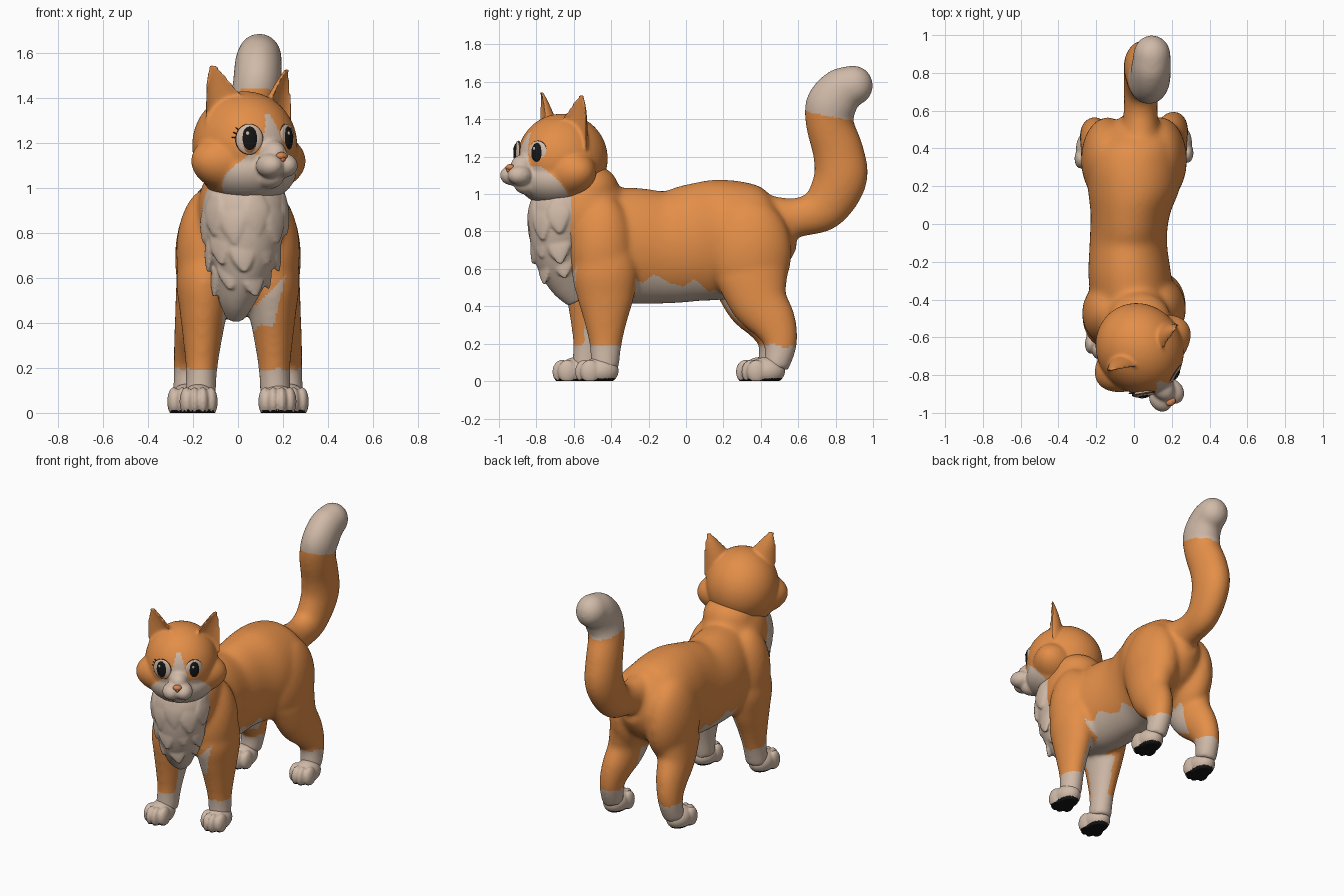
import bpy
import bmesh
from math import sin, cos, pi, radians
from mathutils import Matrix, Vector

if "Cube" in bpy.data.objects:
    bpy.data.objects.remove(bpy.data.objects["Cube"])


def make_material(name, colour):
    material = bpy.data.materials.new(name)
    material.use_nodes = True
    material.diffuse_color = (*colour, 1)
    material.node_tree.nodes["Principled BSDF"].inputs["Base Color"].default_value = (*colour, 1)
    return material


orange = make_material("orange fur", (0.77, 0.272, 0.065))
cream = make_material("cream fur", (0.63, 0.49, 0.39))
black = make_material("black", (0.008, 0.008, 0.009))
amber = make_material("amber iris", (0.5, 0.17, 0.04))
nose_tone = make_material("nose", (0.66, 0.23, 0.08))
rim_tone = make_material("dark brown", (0.06, 0.025, 0.012))

# Head parts are modelled facing -y, then turned towards the left
head_frame = Matrix.Translation((0.03, -0.66, 0)) @ Matrix.Rotation(radians(33), 4, "Z")


def add_ellipsoid(bm, centre, radii, frame=Matrix(), segments=48):
    matrix = frame @ Matrix.Translation(centre) @ Matrix.Diagonal((*radii, 1))
    bmesh.ops.create_uvsphere(bm, u_segments=segments, v_segments=segments * 2 // 3, radius=1, matrix=matrix)


def spline(a, b, c, d, t):
    """Catmull-Rom blend of four control tuples."""
    return [0.5 * (2 * q + (r - p) * t + (2 * p - 5 * q + 4 * r - s) * t * t
                   + (3 * q - p - 3 * r + s) * t ** 3) for p, q, r, s in zip(a, b, c, d)]


def add_tube(bm, points, frame=Matrix(), hollow=False, steps=8, sides=48):
    """Loft along control points (x, y, z, radius across x, other radius)."""
    ends = [points[0], *points, points[-1]]
    path = [spline(*ends[i:i + 4], k / steps) for i in range(len(points) - 1) for k in range(steps)]
    path.append(list(points[-1]))
    rings = []
    for i, sample in enumerate(path):
        before, after = path[max(i - 1, 0)], path[min(i + 1, len(path) - 1)]
        tangent = Vector(after[:3]) - Vector(before[:3])
        up = tangent.cross(Vector((1, 0, 0))).normalized()
        ring = []
        for k in range(sides):
            angle = 2 * pi * k / sides
            rise = sin(angle)
            if hollow and rise < 0:
                rise *= -0.4
            offset = Vector((cos(angle) * sample[3], 0, 0)) + up * rise * sample[4]
            ring.append(bm.verts.new(frame @ (Vector(sample[:3]) + offset)))
        rings.append(ring)
    for low, high in zip(rings, rings[1:]):
        for k in range(sides):
            n = (k + 1) % sides
            bm.faces.new((low[k], low[n], high[n], high[k]))
    bm.faces.new(rings[0])
    bm.faces.new(rings[-1])


def finish(name, bm, materials, frame=Matrix()):
    bmesh.ops.recalc_face_normals(bm, faces=bm.faces)
    for face in bm.faces:
        face.smooth = True
    mesh = bpy.data.meshes.new(name)
    bm.to_mesh(mesh)
    bm.free()
    for material in materials:
        mesh.materials.append(material)
    obj = bpy.data.objects.new(name, mesh)
    bpy.context.scene.collection.objects.link(obj)
    obj.matrix_world = frame
    return obj


def fuse(name, bm, materials, voxel, relax, rule, frame=Matrix()):
    """Merge overlapping shapes into one soft skin, then colour it by a rule."""
    obj = finish(name, bm, [])
    remesh = obj.modifiers.new("Fuse", "REMESH")
    remesh.mode = "VOXEL"
    remesh.voxel_size = voxel
    smooth = obj.modifiers.new("Relax", "SMOOTH")
    smooth.factor = 0.5
    smooth.iterations = relax
    bpy.context.view_layer.update()
    skin = bpy.data.meshes.new_from_object(obj.evaluated_get(bpy.context.evaluated_depsgraph_get()))
    obj.modifiers.clear()
    obj.data = skin
    skin.name = name
    skin.materials.clear()
    for material in materials:
        skin.materials.append(material)
    for vert in skin.vertices:
        vert.co.z = max(vert.co.z, 0)
    skin.update()
    for face in skin.polygons:
        face.use_smooth = True
        face.material_index = int(rule(face.center, face.normal))
    obj.matrix_world = frame


# Body: torso, neck, tail and legs in one skin
body = bmesh.new()
add_tube(body, [(0, -0.62, 0.74, 0.14, 0.2), (0, -0.5, 0.74, 0.2, 0.28), (-0.02, -0.3, 0.725, 0.22, 0.31),
                (-0.03, -0.1, 0.715, 0.205, 0.3), (-0.02, 0.05, 0.74, 0.21, 0.315),
                (0, 0.2, 0.76, 0.245, 0.32), (0, 0.35, 0.78, 0.245, 0.285),
                (0.015, 0.47, 0.79, 0.2, 0.215), (0.02, 0.575, 0.81, 0.07, 0.1)])
add_ellipsoid(body, (0.02, -0.56, 0.9), (0.2, 0.25, 0.25))
add_ellipsoid(body, (0.03, -0.52, 1.03), (0.17, 0.16, 0.13))
add_tube(body, [(0.035, 0.42, 0.86, 0.11, 0.14), (0.035, 0.6, 0.875, 0.09, 0.105), (0.04, 0.74, 0.93, 0.095, 0.125),
                (0.05, 0.825, 1.08, 0.105, 0.143), (0.055, 0.815, 1.22, 0.107, 0.137),
                (0.07, 0.77, 1.37, 0.108, 0.128), (0.085, 0.775, 1.47, 0.108, 0.137),
                (0.09, 0.83, 1.55, 0.105, 0.125), (0.095, 0.89, 1.58, 0.1, 0.108)])
add_ellipsoid(body, (0.095, 0.892, 1.58), (0.1, 0.109, 0.109))

paw_spots = []
for side in (-1, 1):
    lean = -0.11 if side < 0 else 0
    add_ellipsoid(body, (side * 0.13, -0.45 + lean * 0.2, 0.71), (0.145, 0.17, 0.29))
    foreleg = [(0.14, -0.44, 0.8, 0.1, 0.13), (0.147, -0.435, 0.6, 0.127, 0.175), (0.153, -0.43, 0.45, 0.106, 0.153),
               (0.158, -0.43, 0.32, 0.086, 0.116), (0.162, -0.43, 0.19, 0.07, 0.086), (0.168, -0.435, 0.06, 0.07, 0.075)]
    add_tube(body, [(side * x, y + lean * (1 - z), z, a, b) for x, y, z, a, b in foreleg])
    paw_spots.append(("front", side, 0.175, -0.46 + lean * 1.1))

    shift = side * 0.015
    add_ellipsoid(body, (side * 0.14, 0.34, 0.69), (0.14, 0.225, 0.29))
    hindleg = [(0.155, 0.335, 0.58, 0.12, 0.2), (0.175, 0.375, 0.43, 0.105, 0.158), (0.195, 0.455, 0.31, 0.09, 0.122),
               (0.212, 0.49, 0.2, 0.074, 0.09), (0.222, 0.465, 0.07, 0.068, 0.068)]
    add_tube(body, [(side * x, y + shift, z, a, b) for x, y, z, a, b in hindleg])
    paw_spots.append(("hind", side, 0.23, 0.415 + shift))


def body_is_cream(c, n):
    wobble = 0.02 * sin(c.y * 32) + 0.008 * sin(c.y * 60 + c.x * 40)
    inward = -n.x if c.x > 0 else n.x
    tail_tip = c.y > 0.6 and c.z > 1.42 - 0.2 * (c.y - 0.75)
    sock = c.z < 0.19 + 0.3 * wobble
    belly = (-0.65 < c.y < 0.4 and c.z < 0.52 - 0.15 * c.y + wobble
             and (abs(c.x) < 0.07 or -0.27 < c.y < 0.13 or (abs(c.x) < 0.13 and c.y > 0)))
    inner_leg = c.y < -0.26 and c.z < 0.5 + wobble and inward + 0.6 * n.y > 0.8
    patch = 0 < c.x < 0.06 + 0.25 * c.z and c.y < -0.45 and 0.37 + wobble < c.z < 0.4 + c.x and n.y < 0
    return tail_tip or sock or belly or inner_leg or patch


fuse("body", body, [orange, cream], 0.0115, 26, body_is_cream)

# Paws with four toes and dark soles
for place, side, x, y in paw_spots:
    paw = bmesh.new()
    x *= side
    add_ellipsoid(paw, (x, y, 0.054), (0.077, 0.1, 0.075))
    for toe in (-1.5, -0.5, 0.5, 1.5):
        add_ellipsoid(paw, (x + toe * 0.037, y - 0.085 + 0.014 * toe * toe, 0.05), (0.029, 0.052, 0.064))
    label = "left" if side > 0 else "right"
    fuse(f"{place}_{label}_paw", paw, [cream, black], 0.007, 4,
         lambda c, n: c.z < 0.015 and n.z < -0.5)

# Chest ruff with overlapping pointed tufts
ruff = bmesh.new()
add_tube(ruff, [(0.03, -0.62, 1.0, 0.17, 0.16), (0.03, -0.655, 0.9, 0.19, 0.183), (0.03, -0.67, 0.78, 0.17, 0.168),
                (0.025, -0.655, 0.65, 0.133, 0.148), (0, -0.61, 0.52, 0.09, 0.115), (-0.01, -0.57, 0.43, 0.045, 0.065)])
for row, (z, y, across, depth) in enumerate([(0.84, -0.66, 0.18, 0.17), (0.71, -0.66, 0.152, 0.153),
                                             (0.6, -0.64, 0.117, 0.133)]):
    count = 6 - row
    for i in range(count):
        turn = radians(165) * (i / (count - 1) - 0.5)
        spot = Vector((0.03 - row * 0.008 + across * sin(turn), y - depth * cos(turn), z + 0.035 * (i % 2)))
        frame = (Matrix.Translation(spot) @ Matrix.Rotation(turn, 4, "Z")
                 @ Matrix.Rotation(-0.06, 4, "X") @ Matrix.Diagonal((1, 0.36, 1, 1)))
        add_tube(ruff, [(0, 0, 0.1, 0.03, 0.02), (0, 0, 0.03, 0.062, 0.05), (0, 0, -0.03, 0.048, 0.045),
                        (0.008, 0, -0.085, 0.012, 0.015)], frame, sides=20)
fuse("chest_ruff", ruff, [cream], 0.008, 4, lambda c, n: 0)

# Head: skull, wide cheeks, muzzle and hollow ears
head = bmesh.new()
add_ellipsoid(head, (0, 0, 1.19), (0.228, 0.247, 0.24))
add_ellipsoid(head, (0, -0.03, 1.12), (0.285, 0.16, 0.155))
add_ellipsoid(head, (0, -0.03, 1.08), (0.215, 0.215, 0.15))
add_ellipsoid(head, (-0.01, -0.23, 1.155), (0.06, 0.085, 0.06))
add_ellipsoid(head, (-0.01, -0.21, 1.05), (0.06, 0.085, 0.055))
for side in (-1, 1):
    add_ellipsoid(head, (side * 0.038 - 0.015, -0.285, 1.1), (0.058, 0.07, 0.054))
    ear_frame = Matrix.Translation((0.015 + side * 0.14, -0.055, -0.01 * side)) @ Matrix.Rotation(side * 0.42, 4, "Z")
    add_tube(head, [(-side * 0.01, 0, 1.25, 0.11, 0.11), (side * 0.008, 0, 1.37, 0.09, 0.085),
                    (side * 0.04, 0, 1.46, 0.056, 0.055), (side * 0.068, 0, 1.54, 0.016, 0.02)], ear_frame, hollow=True)


def head_is_cream(c, n):
    jaw = -c.y > 0.04 + 0.85 * (c.z - 0.95) and c.z < 1.15
    blaze = c.y < -0.1 and c.z < 1.33 and abs(c.x + 0.01) < 0.012 + 0.3 * (1.33 - c.z)
    return jaw or blaze


fuse("head", head, [orange, cream], 0.008, 11, head_is_cream, head_frame)

# Nose
nose = bmesh.new()
add_ellipsoid(nose, (-0.015, -0.325, 1.142), (0.028, 0.022, 0.018), segments=24)
add_ellipsoid(nose, (-0.015, -0.33, 1.13), (0.014, 0.016, 0.016), segments=24)
finish("nose", nose, [nose_tone], head_frame)

# Eyes: shallow stacked domes with lashes
eye_layers = [("rim", rim_tone, (0, 0.007, 0), (0.0625, 0.0175, 0.0685)),
              ("white", cream, (0, 0.007, 0), (0.062, 0.0195, 0.068)),
              ("iris", amber, (0, 0.002, -0.004), (0.043, 0.0165, 0.058)),
              ("pupil", black, (0, -0.003, 0.002), (0.036, 0.0155, 0.054)),
              ("glint", cream, (-0.01, -0.013, 0.026), (0.009, 0.006, 0.01))]
for side in (-1, 1):
    label = "left" if side > 0 else "right"
    eye_frame = Matrix.Translation((side * 0.1 - 0.015, -0.216, 1.217)) @ Matrix.Rotation(side * 0.42, 4, "Z")
    for part, material, centre, radii in eye_layers:
        layer = bmesh.new()
        add_ellipsoid(layer, centre, radii, eye_frame, segments=30)
        finish(f"{label}_eye_{part}", layer, [material], head_frame)
    lashes = bmesh.new()
    for angle in (0.1, 0.4, 0.7):
        lash_frame = (eye_frame @ Matrix.Rotation(side * 0.15, 4, "Z")
                      @ Matrix.Rotation(-angle if side > 0 else angle - pi, 4, "Y"))
        add_ellipsoid(lashes, (0.07, 0.008, 0), (0.011, 0.004, 0.0025), lash_frame, segments=12)
    finish(f"{label}_eyelashes", lashes, [rim_tone], head_frame)
